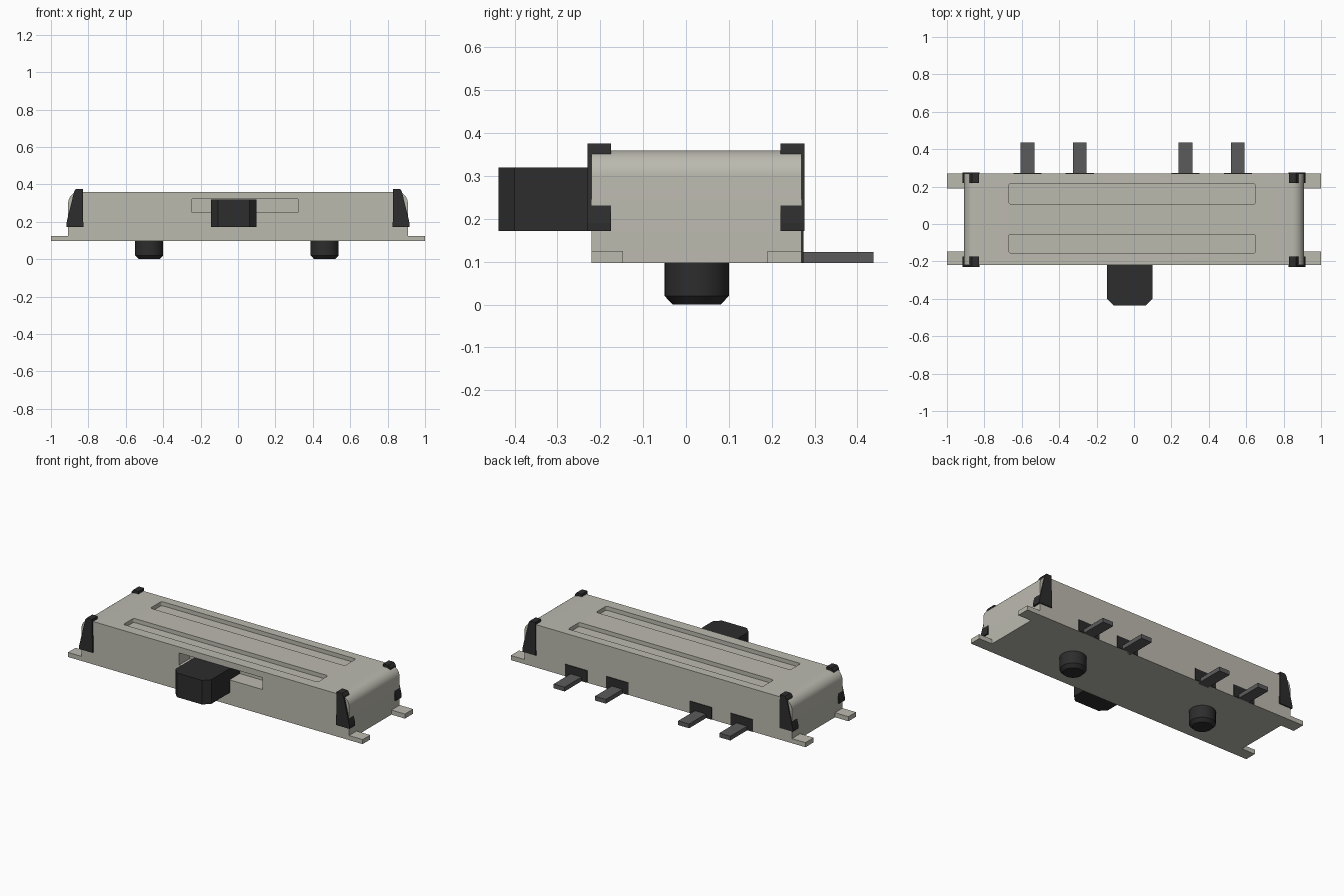
import bpy, bmesh, math

cube = bpy.data.objects.get("Cube")
if cube:
    bpy.data.objects.remove(cube, do_unlink=True)


def material(name, rgb):
    m = bpy.data.materials.new(name)
    m.use_nodes = True
    m.diffuse_color = (*rgb, 1)
    bsdf = next(n for n in m.node_tree.nodes if n.type == 'BSDF_PRINCIPLED')
    bsdf.inputs["Base Color"].default_value = (*rgb, 1)
    return m


METAL = material("warm grey metal", (0.50, 0.49, 0.43))
BLACK = material("black plastic", (0.026, 0.026, 0.026))
PIN = material("dark grey pin", (0.105, 0.105, 0.105))


def finish(name, bm, mat):
    bmesh.ops.recalc_face_normals(bm, faces=bm.faces)
    mesh = bpy.data.meshes.new(name)
    bm.to_mesh(mesh)
    bm.free()
    mesh.materials.append(mat)
    ob = bpy.data.objects.new(name, mesh)
    bpy.context.collection.objects.link(ob)
    return ob


def select(ob):
    bpy.ops.object.select_all(action='DESELECT')
    ob.select_set(True)
    bpy.context.view_layer.objects.active = ob


def prism(name, points, axis, lo, hi, mat):
    """Extrude a 2D outline along y (points are x, z) or z (points are x, y)."""
    bm = bmesh.new()
    place = (lambda a, b, c: (a, c, b)) if axis == 'y' else (lambda a, b, c: (a, b, c))
    face = bm.faces.new([bm.verts.new(place(a, b, lo)) for a, b in points])
    new = bmesh.ops.extrude_face_region(bm, geom=[face])["geom"]
    shift = place(0, 0, hi - lo)
    bmesh.ops.translate(bm, vec=shift, verts=[v for v in new if isinstance(v, bmesh.types.BMVert)])
    return finish(name, bm, mat)


def box(name, x, y, z, mat):
    outline = [(x[0], y[0]), (x[1], y[0]), (x[1], y[1]), (x[0], y[1])]
    return prism(name, outline, 'z', z[0], z[1], mat)


def rounded(x, y, r, steps=4):
    """Rectangle outline with rounded corners."""
    corners = [(x[1] - r, y[1] - r), (x[0] + r, y[1] - r), (x[0] + r, y[0] + r), (x[1] - r, y[0] + r)]
    return [(cx + r * math.cos(a), cy + r * math.sin(a))
            for q, (cx, cy) in enumerate(corners)
            for a in [(q + i / steps) * math.pi / 2 for i in range(steps + 1)]]


FRONT, BACK, BASE, TOP, HALF = -0.22, 0.27, 0.097, 0.36, 0.908

# Metal housing, rounded over at both ends
R = 0.06
arc = [(HALF - R + R * math.cos(a), TOP - R + R * math.sin(a))
       for a in [i * math.pi / 16 for i in range(9)]]
outline = [(HALF, BASE)] + arc + [(-x, z) for x, z in reversed(arc)] + [(-HALF, BASE)]
housing = prism("housing", outline, 'y', FRONT, BACK, METAL)

# Two shallow grooves in the top and the deep slider slot in the front
cutters = [prism("groove_cutter", rounded((-0.67, 0.65), y, 0.012), 'z', TOP - 0.025, TOP + 0.1, METAL)
           for y in ((-0.155, -0.055), (0.107, 0.215))]
cutters.append(box("slot_cutter", (-0.245, 0.32), (FRONT - 0.1, FRONT + 0.1), (0.25, 0.323), METAL))
for cutter in cutters:
    cutter.hide_render = True
    select(housing)
    mod = housing.modifiers.new("cut", 'BOOLEAN')
    mod.operation, mod.solver, mod.object = 'DIFFERENCE', 'EXACT', cutter
    bpy.ops.object.modifier_apply(modifier=mod.name)
    bpy.data.objects.remove(cutter, do_unlink=True)
select(housing)
bpy.ops.object.shade_smooth_by_angle(angle=math.radians(30))

# Corner clips and mounting tabs
clip = [(0.827, 0.172), (0.918, 0.172), (0.918, 0.19), (0.876, 0.362), (0.866, 0.376), (0.83, 0.376)]
for side, sx in (("left", 1), ("right", -1)):
    for end, clip_y, tab_y in (("front", (-0.23, -0.175), (FRONT, -0.147)),
                               ("back", (0.22, 0.276), (0.19, BACK))):
        prism(f"{end}_{side}_clip", [(sx * x, z) for x, z in clip], 'y', *clip_y, BLACK)
        box(f"{end}_{side}_tab", sorted((sx * 0.9, sx)), tab_y, (BASE, 0.125), METAL)

# Slider knob with chamfered front corners, and its stem inside the slot
knob = [(-0.145, FRONT - 0.001), (-0.145, -0.4), (-0.108, -0.437),
        (0.062, -0.437), (0.099, -0.4), (0.099, FRONT - 0.001)]
prism("slider_knob", knob, 'z', 0.172, 0.32, BLACK)
box("slider_stem", (-0.145, 0.099), (FRONT - 0.01, FRONT + 0.099), (0.252, 0.32), BLACK)

# Solder pins with their insulating blocks
for i, x in enumerate((-0.57, -0.29, 0.275, 0.555)):
    box(f"pin_{i + 1}", (x - 0.037, x + 0.037), (BACK - 0.02, 0.437), (BASE, 0.123), PIN)
    box(f"pin_block_{i + 1}", (x - 0.075, x + 0.075), (BACK - 0.03, BACK + 0.004), (BASE + 0.001, 0.172), BLACK)

# Locating pegs underneath, with chamfered tips
for side, x in (("right", -0.475), ("left", 0.463)):
    bm = bmesh.new()
    rings = []
    for r, z in ((0.056, 0), (0.075, 0.02), (0.075, BASE + 0.01)):
        rings.append([bm.verts.new((x + r * math.cos(a), 0.025 + r * math.sin(a), z))
                      for a in [k * math.tau / 32 for k in range(32)]])
    for low, high in zip(rings, rings[1:]):
        for k in range(32):
            n = (k + 1) % 32
            bm.faces.new((low[k], low[n], high[n], high[k]))
    bm.faces.new(rings[0])
    bm.faces.new(rings[-1])
    select(finish(f"{side}_peg", bm, BLACK))
    bpy.ops.object.shade_smooth_by_angle(angle=math.radians(30))
